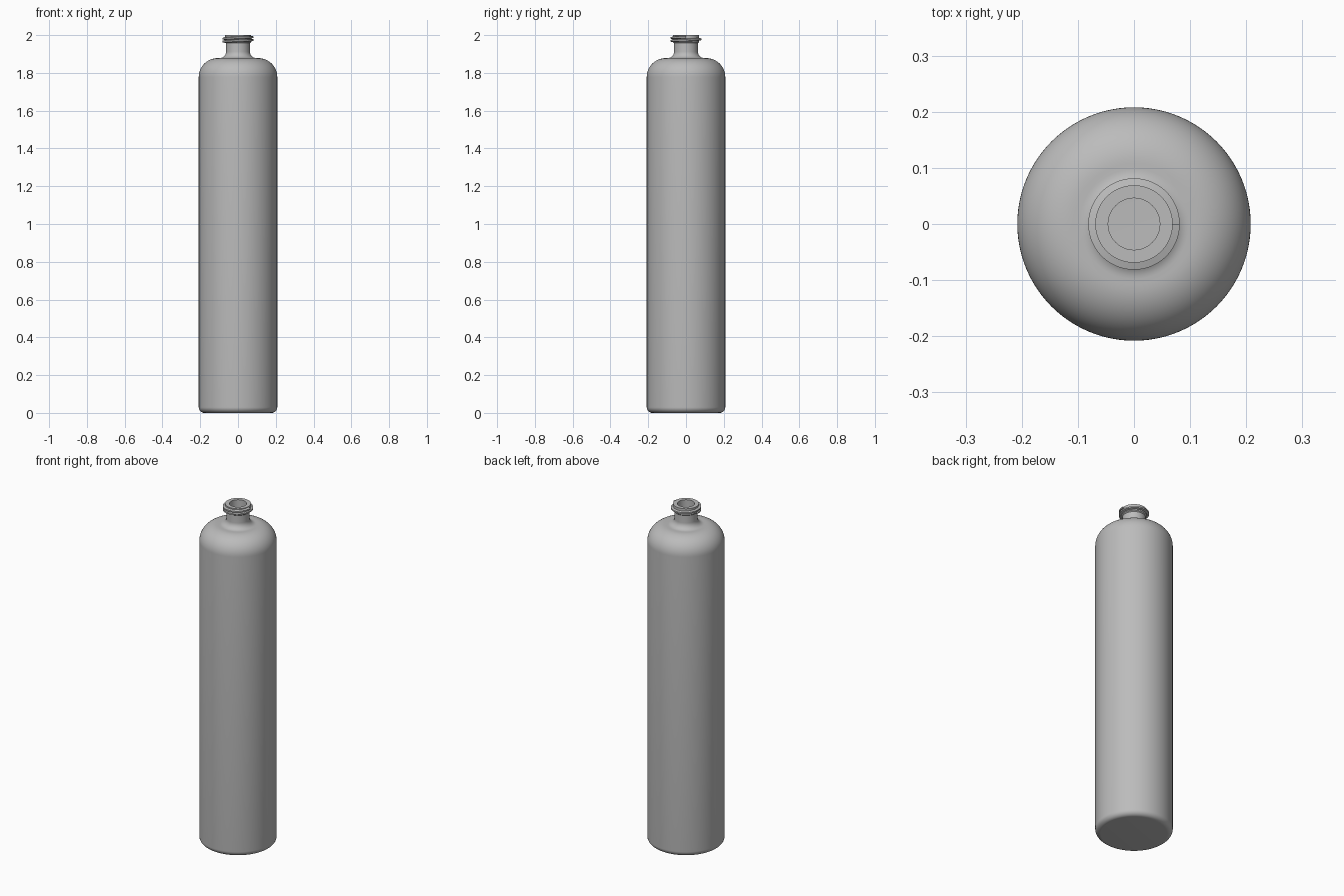
import bpy, bmesh, math

if "Cube" in bpy.data.objects:
    bpy.data.objects.remove(bpy.data.objects["Cube"])

SEG = 96
grey = bpy.data.materials.new("neutral_grey")
grey.diffuse_color = (0.5, 0.5, 0.5, 1)
grey.use_nodes = True
grey.node_tree.nodes["Principled BSDF"].inputs["Base Color"].default_value = grey.diffuse_color


def arc(cr, cz, rad, a0, a1, n=10):
    """Profile points (radius, height) along an arc, angles in degrees."""
    pts = []
    for i in range(n + 1):
        a = math.radians(a0 + (a1 - a0) * i / n)
        pts.append((cr + rad * math.cos(a), cz + rad * math.sin(a)))
    return pts


def finish(name, bm, angle):
    bmesh.ops.recalc_face_normals(bm, faces=bm.faces)
    mesh = bpy.data.meshes.new(name)
    bm.to_mesh(mesh)
    bm.free()
    mesh.materials.append(grey)
    ob = bpy.data.objects.new(name, mesh)
    bpy.context.collection.objects.link(ob)
    bpy.ops.object.select_all(action='DESELECT')
    ob.select_set(True)
    bpy.context.view_layer.objects.active = ob
    bpy.ops.object.shade_smooth_by_angle(angle=math.radians(angle))
    return ob


def lathe(name, profile):
    bm = bmesh.new()
    verts = [bm.verts.new((r, 0, z)) for r, z in profile]
    edges = [bm.edges.new(p) for p in zip(verts, verts[1:])]
    bmesh.ops.spin(bm, geom=verts + edges, cent=(0, 0, 0), axis=(0, 0, 1),
                   angle=2 * math.pi, steps=SEG)
    bmesh.ops.remove_doubles(bm, verts=bm.verts, dist=1e-5)
    return finish(name, bm, 35)


# Hollow bottle: outside from base to lip, then back down the inside
outer = [(0, 0)] + arc(0.178, 0.03, 0.03, -90, 0)
outer += arc(0.108, 1.778, 0.1, 0, 90, 16)
outer += arc(0.098, 1.913, 0.035, 270, 180)
outer += [(0.063, 1.957), (0.069, 1.962), (0.069, 2.0)]
inner = [(0.046, 2.0), (0.046, 1.90)]
inner += arc(0.108, 1.778, 0.083, 90, 0)
inner += arc(0.173, 0.035, 0.018, 0, -90, 6) + [(0, 0.017)]
lathe("bottle_body", outer + inner)

# Helical screw thread around the neck, one and a half turns
section = [(0.060, -0.010), (0.0815, -0.004), (0.0815, 0.004), (0.060, 0.010)]
bm = bmesh.new()
steps, turns, z0, pitch = 144, 1.5, 1.966, 0.0155
rings = []
for i in range(steps + 1):
    t = i / steps
    a = math.pi + 2 * math.pi * turns * t
    z = z0 + pitch * turns * t
    rings.append([bm.verts.new((r * math.cos(a), r * math.sin(a), z + dz))
                  for r, dz in section])
for a, b in zip(rings, rings[1:]):
    for k in range(4):
        j = (k + 1) % 4
        bm.faces.new((a[k], a[j], b[j], b[k]))
bm.faces.new(rings[0])
bm.faces.new(rings[-1])
finish("screw_thread", bm, 25)
